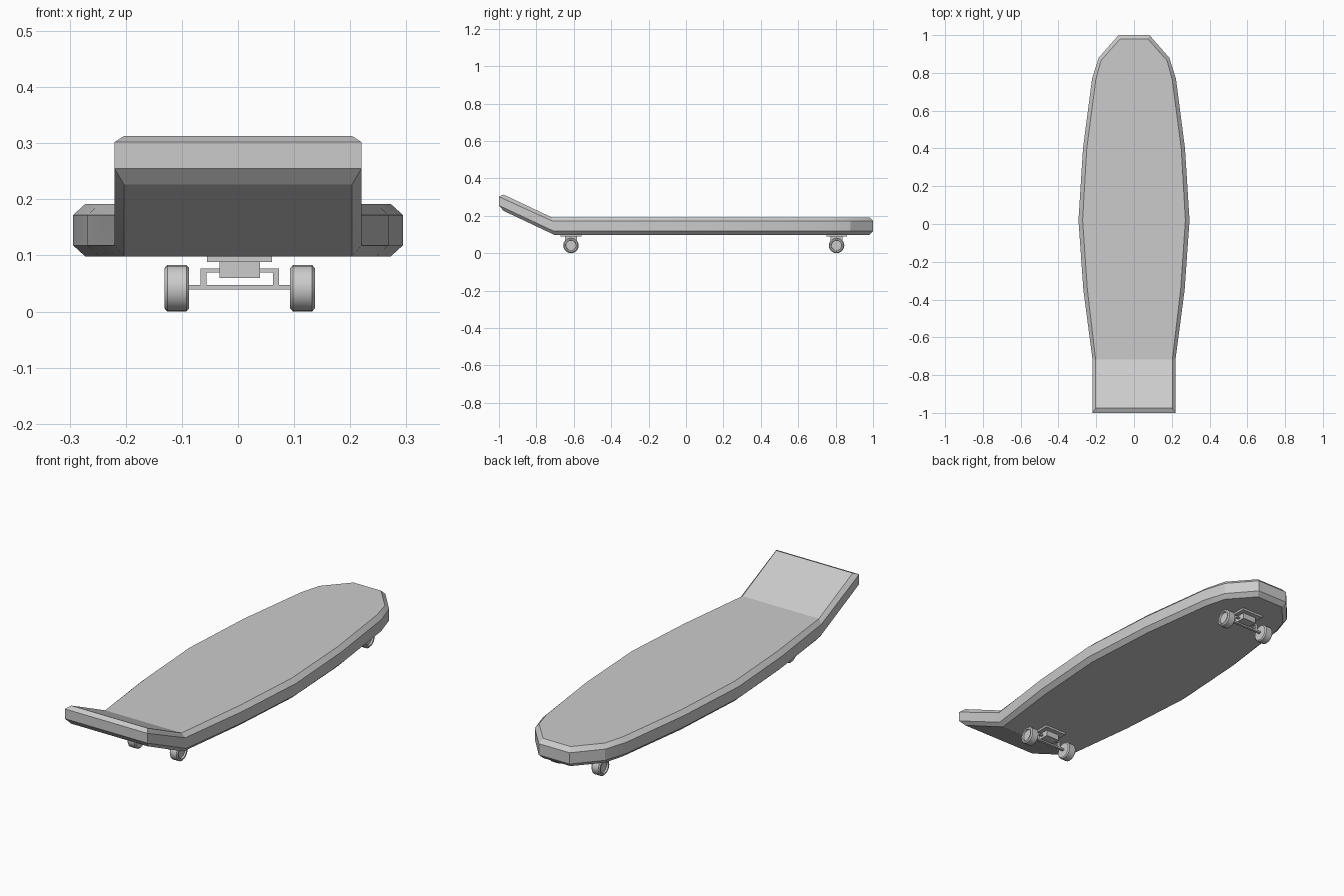
import bpy, bmesh, math
from mathutils import Matrix, Vector

cube = bpy.data.objects.get("Cube")
if cube:
    bpy.data.objects.remove(cube, do_unlink=True)

grey = bpy.data.materials.new("plain_grey")
grey.use_nodes = True
grey.diffuse_color = (0.6, 0.6, 0.6, 1)
grey.node_tree.nodes["Principled BSDF"].inputs["Base Color"].default_value = (0.6, 0.6, 0.6, 1)


def finish(name, bm, smooth_angle=None):
    """Turn a bmesh into a named, coloured object."""
    bmesh.ops.recalc_face_normals(bm, faces=bm.faces)
    mesh = bpy.data.meshes.new(name)
    bm.to_mesh(mesh)
    bm.free()
    mesh.materials.append(grey)
    obj = bpy.data.objects.new(name, mesh)
    bpy.context.collection.objects.link(obj)
    if smooth_angle:
        bpy.ops.object.select_all(action='DESELECT')
        obj.select_set(True)
        bpy.context.view_layer.objects.active = obj
        bpy.ops.object.shade_smooth_by_angle(angle=math.radians(smooth_angle))
    return obj


def box(name, x, y, z):
    """Box from (min, max) pairs."""
    bm = bmesh.new()
    bmesh.ops.create_cube(bm, size=1)
    for v in bm.verts:
        v.co = Vector(lim[0] if c < 0 else lim[1] for c, lim in zip(v.co, (x, y, z)))
    return finish(name, bm)


# Deck: chamfered cross-sections lofted from tail to nose
BOTTOM, TOP, CHAMFER = 0.098, 0.192, 0.02


def section(outer_y, outer_w, inner_y, inner_w, lean=0):
    return [(inner_w, inner_y + lean, BOTTOM),
            (outer_w, outer_y + lean / 2, BOTTOM + CHAMFER),
            (outer_w, outer_y - lean / 2, TOP - CHAMFER),
            (inner_w, inner_y - lean, TOP)]


tail_end = [(0.203, -0.975, 0.226), (0.22, -1.0, 0.255),
            (0.22, -1.0, 0.302), (0.203, -0.975, 0.313)]
sections = [tail_end,
            section(-0.711, 0.22, -0.711, 0.203, 0.007),
            section(-0.35, 0.268, -0.345, 0.247),
            section(0.02, 0.294, 0.02, 0.272),
            section(0.4, 0.27, 0.4, 0.25),
            section(0.77, 0.222, 0.765, 0.202),
            section(0.88, 0.187, 0.865, 0.175),
            section(1.0, 0.082, 0.98, 0.073)]

bm = bmesh.new()
rings = []
for half in sections:
    pts = half + [(-x, y, z) for x, y, z in reversed(half)]
    rings.append([bm.verts.new(p) for p in pts])
for a, b in zip(rings, rings[1:]):
    for i in range(8):
        j = (i + 1) % 8
        bm.faces.new((a[i], a[j], b[j], b[i]))
for ring in (rings[0], rings[-1]):
    for i in range(3):
        bm.faces.new((ring[i], ring[i + 1], ring[6 - i], ring[7 - i]))
finish("deck", bm, 20)

# Wheel outline as (radius, distance along axle), with a recessed outer face
WHEEL = [(0, -0.022), (0.036, -0.022), (0.0415, -0.017), (0.0415, 0.017),
         (0.036, 0.022), (0.029, 0.022), (0.027, 0.014), (0, 0.014)]


def wheel(name, x, y, side):
    bm = bmesh.new()
    verts = [bm.verts.new((side * d, r, 0)) for r, d in WHEEL]
    edges = [bm.edges.new(pair) for pair in zip(verts, verts[1:])]
    bmesh.ops.spin(bm, geom=verts + edges, cent=(0, 0, 0), axis=(1, 0, 0),
                   angle=math.tau, steps=20, use_duplicate=False)
    bmesh.ops.remove_doubles(bm, verts=bm.verts, dist=0.0001)
    bmesh.ops.transform(bm, matrix=Matrix.Translation((x, y, 0.0415)), verts=bm.verts)
    finish(name, bm, 30)


# Trucks: plate, block, axle, arched hanger and two wheels
MID = 0.003
for end, y in (("tail", -0.615), ("nose", 0.805)):
    box(end + "_truck_plate", (MID - 0.058, MID + 0.058), (y - 0.055, y + 0.055), (0.088, 0.1))
    box(end + "_truck_block", (MID - 0.036, MID + 0.036), (y - 0.032, y + 0.032), (0.06, 0.089))
    box(end + "_axle", (MID - 0.1, MID + 0.1), (y - 0.006, y + 0.006), (0.039, 0.047))
    box(end + "_hanger_bar", (MID - 0.07, MID + 0.07), (y - 0.006, y + 0.006), (0.07, 0.077))
    for side, word in ((1, "left"), (-1, "right")):
        leg = sorted((MID + side * 0.059, MID + side * 0.07))
        box(f"{end}_{word}_hanger_leg", leg, (y - 0.006, y + 0.006), (0.046, 0.071))
        wheel(f"{end}_{word}_wheel", MID + side * 0.112, y, side)
